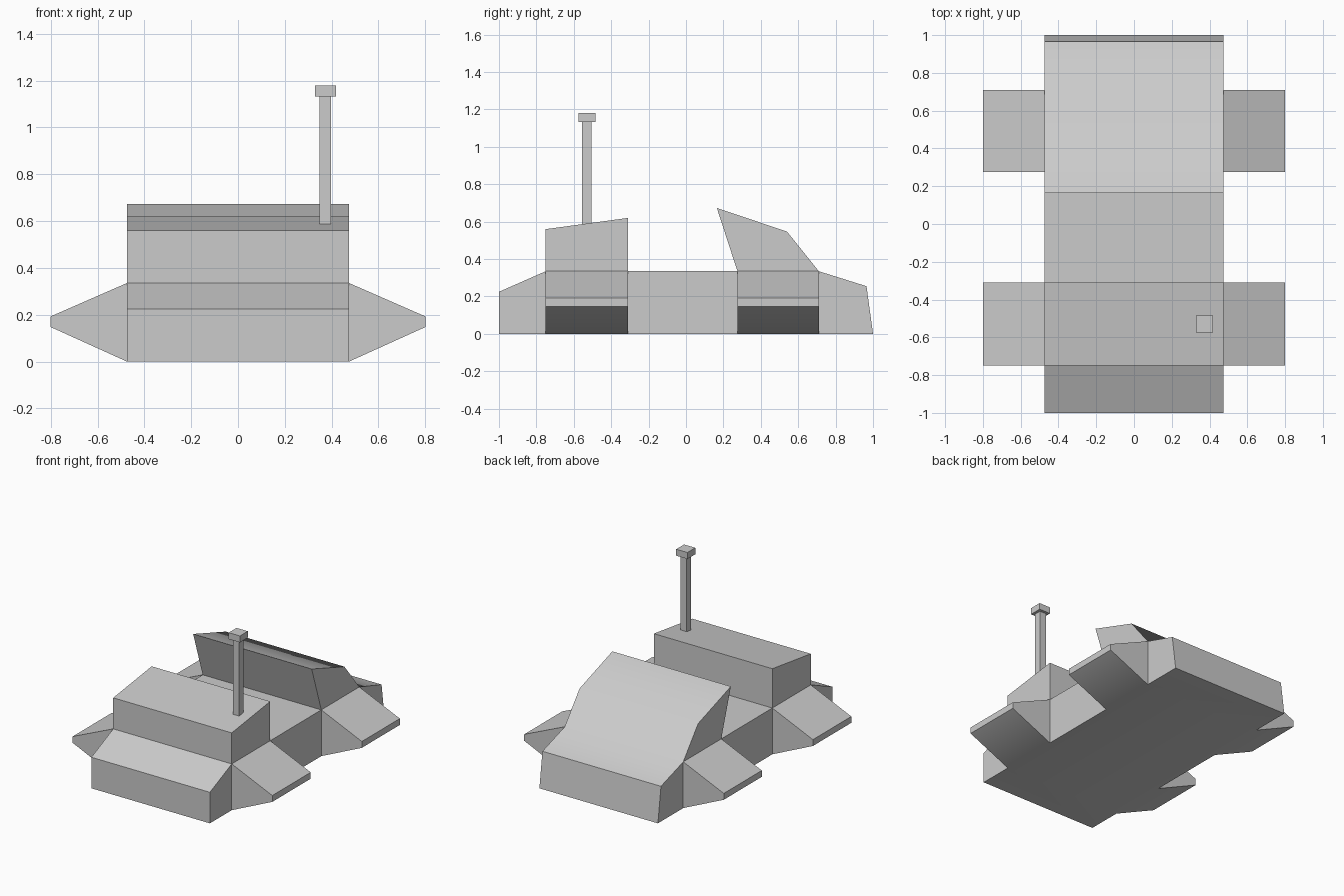
import bpy, bmesh
from math import radians

if "Cube" in bpy.data.objects:
    bpy.data.objects.remove(bpy.data.objects["Cube"])

W = 0.475                     # half width of hull
DECK = 0.335                  # deck height
A, B, C, D = -0.75, -0.31, 0.275, 0.71   # side pod start/end along y


def finish(bm, name, smooth=False):
    bmesh.ops.recalc_face_normals(bm, faces=bm.faces)
    me = bpy.data.meshes.new(name)
    bm.to_mesh(me)
    bm.free()
    ob = bpy.data.objects.new(name, me)
    bpy.context.collection.objects.link(ob)
    if smooth:
        bpy.ops.object.select_all(action='DESELECT')
        ob.select_set(True)
        bpy.context.view_layer.objects.active = ob
        bpy.ops.object.shade_smooth_by_angle(angle=radians(36))
    return ob


def box(name, x, y, z0, z1, size):
    bm = bmesh.new()
    bmesh.ops.create_cube(bm, size=1)
    for v in bm.verts:
        v.co = (x + v.co.x * size, y + v.co.y * size, z0 if v.co.z < 0 else z1)
    return finish(bm, name)


# Side-profile cells (y, z): nose, front bay, middle, rear bay, tail, cabin, fin
def bay(a, b):
    return [(a, 0), (b, 0), (b, DECK), (a, DECK)]


bays = [bay(A, B), bay(C, D)]
cells = bays + [
    bay(B, C),
    [(-1, 0), (A, 0), (A, DECK), (-1, 0.225)],
    [(D, 0), (1, 0), (0.965, 0.255), (D, DECK)],
    [(A, DECK), (B, DECK), (B, 0.62), (A, 0.56)],
    [(C, DECK), (D, DECK), (0.54, 0.547), (0.165, 0.673)],
]

# Hull: skin the cells, leaving out walls shared by two cells
bm = bmesh.new()
cache = {}


def vert(x, p):
    key = (x, p)
    if key not in cache:
        cache[key] = bm.verts.new((x, p[0], p[1]))
    return cache[key]


edges = [frozenset((c[i - 1], c[i])) for c in cells for i in range(len(c))]
for e in edges:
    if edges.count(e) == 1:
        p, q = e
        bm.faces.new([vert(-W, p), vert(W, p), vert(W, q), vert(-W, q)])

# Hull sides, with the bays drawn out into tapered side pods
for s in (-1, 1):
    for c in cells:
        base = [vert(s * W, p) for p in c]
        if c in bays:
            tip = [vert(s * 0.8, (y, 0.147 if z == 0 else 0.193)) for y, z in c]
            for i in range(4):
                bm.faces.new([base[i - 1], base[i], tip[i], tip[i - 1]])
            base = tip
        bm.faces.new(base)
finish(bm, "hull", smooth=True)

# Mast with cap
box("mast", 0.373, -0.53, 0.585, 1.135, 0.05)
box("mast_cap", 0.373, -0.53, 1.133, 1.18, 0.09)
